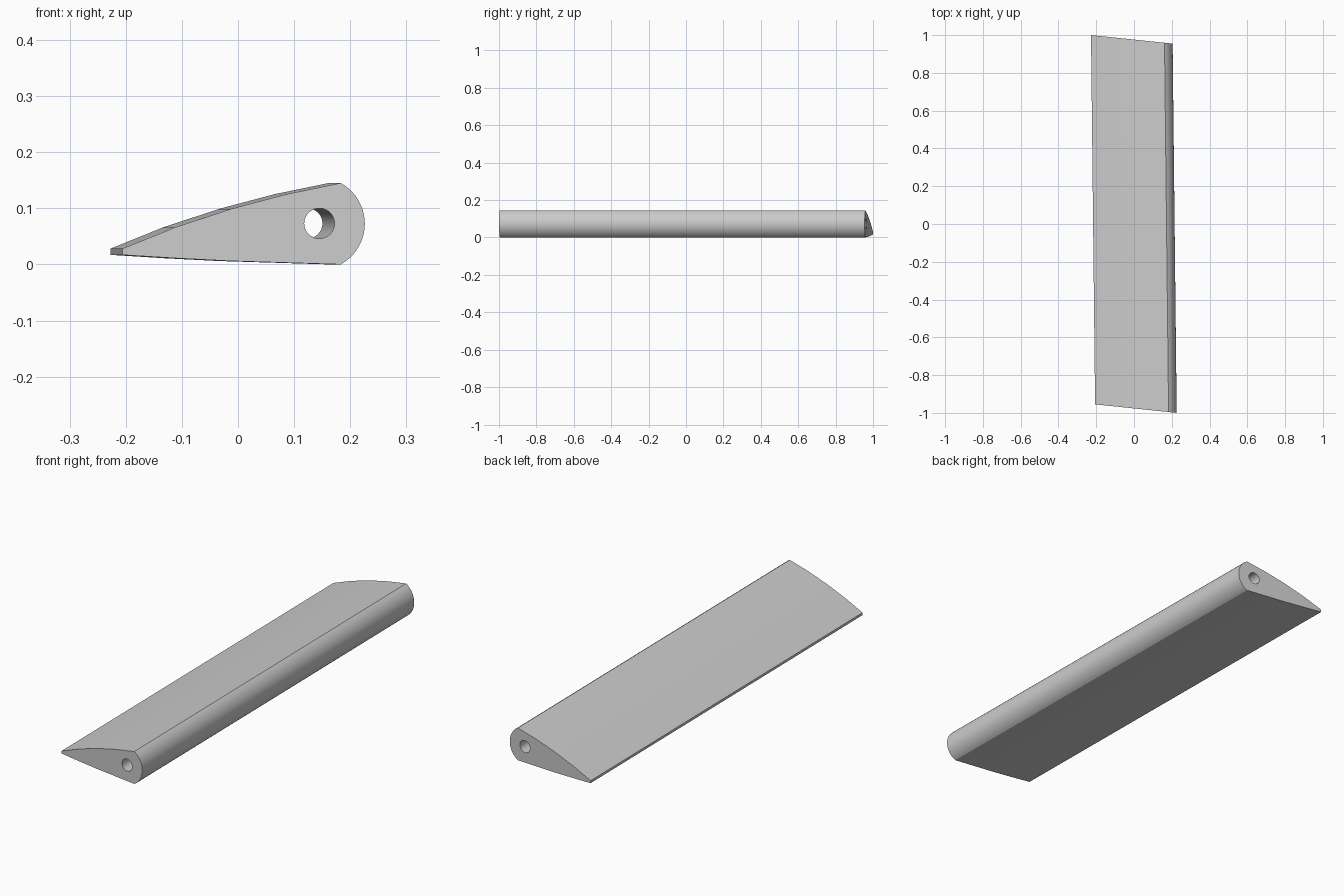
import bpy, bmesh, math

if "Cube" in bpy.data.objects:
    bpy.data.objects.remove(bpy.data.objects["Cube"])

# Swept control-flap: airfoil section with a rod hole, extruded along a slightly sheared axis
NOSE_X, MID_Z, HALF = 0.226, 0.0725, 0.0725
ARC_X = 0.183                                  # where the rounded nose meets the skins
sag = NOSE_X - ARC_X
R = (HALF**2 + sag**2) / (2 * sag)
CX = NOSE_X - R
SHIFT = (-0.0215, 1.955, 0)                    # extrusion vector
SLOPE = -0.045 / (NOSE_X + 0.206)              # end faces are skewed in plan


def place(x, z):
    return (x, -1 + SLOPE * (x - NOSE_X), z)


# Outer section: lower skin, nose arc, upper skin
outer = [(-0.206, 0.028), (-0.206, 0.017), (-0.11, 0.011), (-0.012, 0.006), (0.086, 0.003)]
a = math.asin(HALF / R)
N = 20
outer += [(CX + R * math.cos(-a + 2 * a * i / N), MID_Z + R * math.sin(-a + 2 * a * i / N))
          for i in range(N + 1)]
outer += [(0.086, 0.125), (-0.012, 0.099), (-0.112, 0.066)]

# Rod hole
hole = [(0.145 + 0.027 * math.cos(math.tau * i / 32), 0.073 + 0.027 * math.sin(math.tau * i / 32))
        for i in range(32)]

bm = bmesh.new()
edges = []
for loop in (outer, hole):
    vs = [bm.verts.new(place(*p)) for p in loop]
    edges += [bm.edges.new((vs[i], vs[(i + 1) % len(vs)])) for i in range(len(vs))]
bmesh.ops.triangle_fill(bm, edges=edges, use_beauty=True)
ext = bmesh.ops.extrude_face_region(bm, geom=bm.faces[:], use_keep_orig=True)
bmesh.ops.translate(bm, vec=SHIFT, verts=[g for g in ext["geom"] if isinstance(g, bmesh.types.BMVert)])
bmesh.ops.recalc_face_normals(bm, faces=bm.faces[:])

mesh = bpy.data.meshes.new("flap")
bm.to_mesh(mesh)
bm.free()
flap = bpy.data.objects.new("flap", mesh)
bpy.context.collection.objects.link(flap)
bpy.context.view_layer.objects.active = flap
flap.select_set(True)
bpy.ops.object.shade_smooth_by_angle(angle=math.radians(25))
